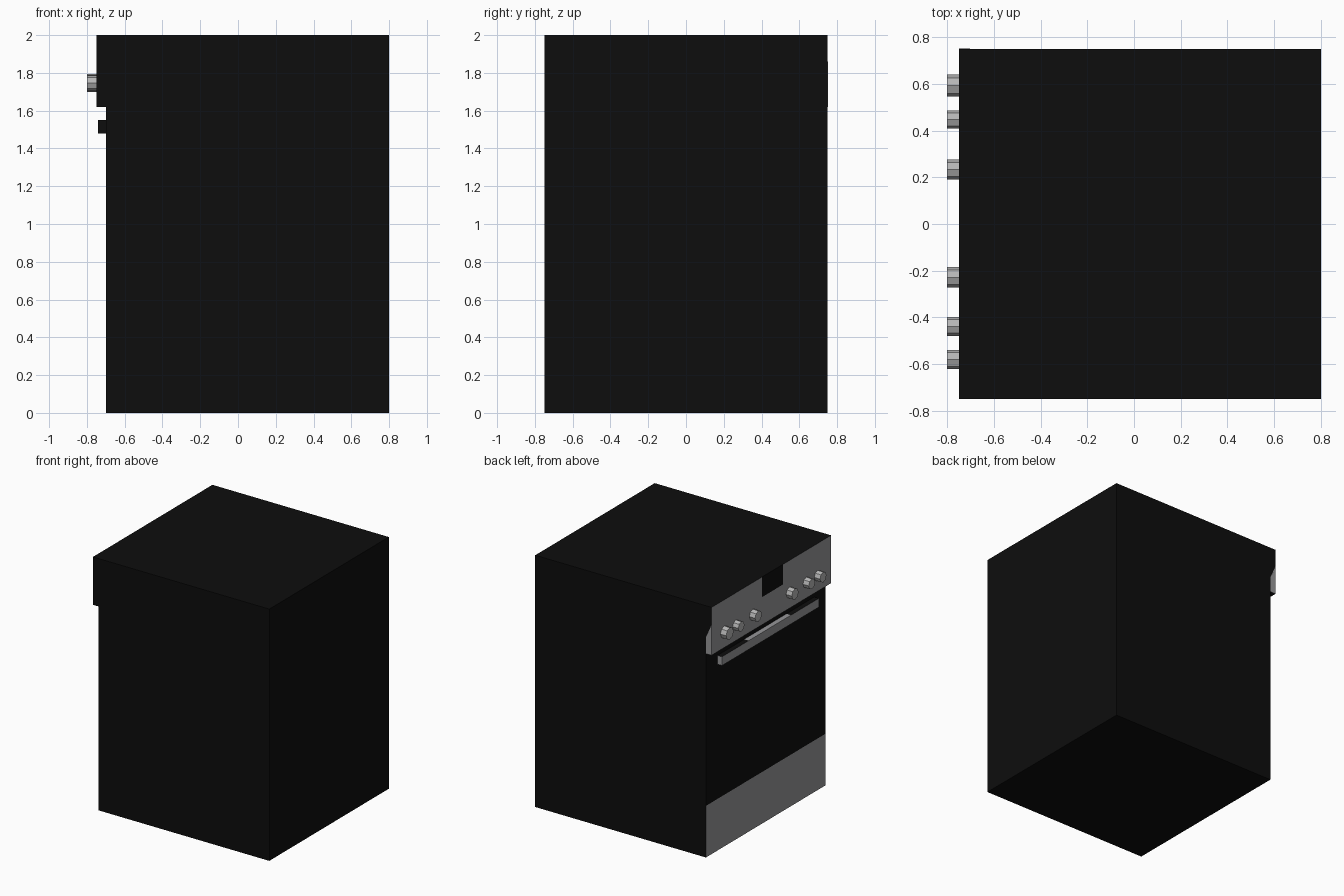
import bpy, bmesh, math
from mathutils import Vector, Matrix

if "Cube" in bpy.data.objects:
    bpy.data.objects.remove(bpy.data.objects["Cube"])


def material(name, rgb):
    m = bpy.data.materials.new(name)
    m.diffuse_color = (*rgb, 1)
    m.use_nodes = True
    m.node_tree.nodes["Principled BSDF"].inputs["Base Color"].default_value = m.diffuse_color
    return m


BLACK = material("black enamel", (0.004, 0.004, 0.004))
STEEL = material("brushed steel", (0.31, 0.31, 0.32))
KNOB = material("light knob metal", (0.47, 0.47, 0.47))


def finish(name, bm, mats, rule=None):
    bmesh.ops.recalc_face_normals(bm, faces=bm.faces)
    bm.normal_update()
    if rule:
        for f in bm.faces:
            f.material_index = int(rule(f.calc_center_median(), f.normal))
    me = bpy.data.meshes.new(name)
    bm.to_mesh(me)
    bm.free()
    for m in mats:
        me.materials.append(m)
    ob = bpy.data.objects.new(name, me)
    bpy.context.collection.objects.link(ob)
    return ob


def extrude_profile(points, y0, y1):
    """Extrude an (x, z) outline along y."""
    bm = bmesh.new()
    face = bm.faces.new([bm.verts.new((x, y0, z)) for x, z in points])
    new = bmesh.ops.extrude_face_region(bm, geom=[face])["geom"]
    bmesh.ops.translate(bm, vec=(0, y1 - y0, 0),
                        verts=[v for v in new if isinstance(v, bmesh.types.BMVert)])
    return bm


def cut(bm, axis, value):
    n = Vector((0, 0, 0))
    n[axis] = 1
    bmesh.ops.bisect_plane(bm, geom=bm.verts[:] + bm.edges[:] + bm.faces[:],
                           plane_co=n * value, plane_no=n)


# Cabinet: box with overhanging control panel, steel panel and drawer front
bm = extrude_profile([(0.8, 0), (0.8, 2), (-0.75, 2), (-0.75, 1.62), (-0.7, 1.62), (-0.7, 0)],
                     -0.75, 0.75)
for axis, value in ((2, 0.41), (2, 1.62), (2, 1.84), (1, 0.12), (1, -0.145)):
    cut(bm, axis, value)


def cabinet_rule(c, n):
    if n.x > -0.9:
        return False
    display = -0.145 < c.y < 0.12 and c.z > 1.84
    return c.z < 0.41 or (c.z > 1.62 and not display)


finish("cooker_cabinet", bm, [BLACK, STEEL], cabinet_rule)

# Steel end plate on one side of the control panel
finish("panel_end_plate",
       extrude_profile([(-0.75, 1.62), (-0.75, 1.86), (-0.702, 1.75), (-0.702, 1.62)], 0.749, 0.752),
       [STEEL])

# Door handle: steel front and end, black top with a bright middle strip
bm = extrude_profile([(-0.74, 1.48), (-0.74, 1.55), (-0.7, 1.55), (-0.7, 1.48)], -0.61, 0.605)
cut(bm, 1, 0.27)
cut(bm, 1, -0.26)
finish("door_handle", bm, [BLACK, STEEL],
       lambda c, n: n.x < -0.9 or n.y > 0.9 or (n.z > 0.9 and -0.26 < c.y < 0.27))

# Octagonal control knobs
for i, (y, r) in enumerate([(0.592, 0.047), (0.447, 0.039), (0.233, 0.043),
                            (-0.228, 0.043), (-0.438, 0.041), (-0.58, 0.041)]):
    bm = bmesh.new()
    bmesh.ops.create_cone(bm, cap_ends=True, segments=8, radius1=r, radius2=r, depth=0.05,
                          matrix=Matrix.Translation((-0.775, y, 1.746))
                          @ Matrix.Rotation(math.pi / 2, 4, 'Y'))
    finish(f"control_knob_{i + 1}", bm, [KNOB])
